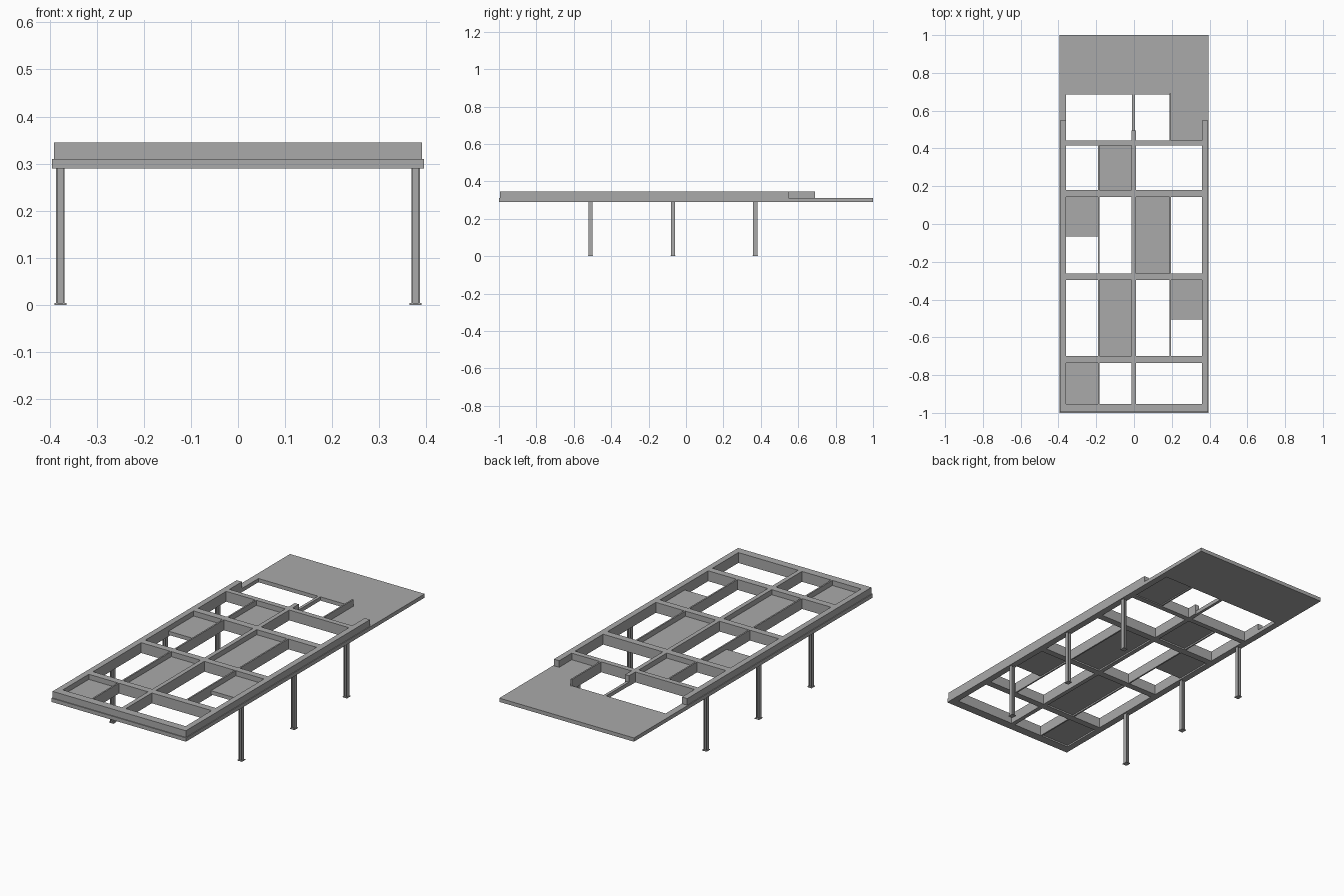
import bpy
import bmesh
from mathutils import Matrix, Vector

cube = bpy.data.objects.get("Cube")
if cube:
    bpy.data.objects.remove(cube, do_unlink=True)

grey = bpy.data.materials.new("plain grey")
grey.use_nodes = True
grey.diffuse_color = (0.4, 0.4, 0.4, 1)
grey.node_tree.nodes["Principled BSDF"].inputs["Base Color"].default_value = (0.4, 0.4, 0.4, 1)


def boxes(name, items):
    """One object made of boxes, each given as x, y and z ranges."""
    bm = bmesh.new()
    for ranges in items:
        low = Vector([r[0] for r in ranges])
        high = Vector([r[1] for r in ranges])
        place = Matrix.Translation((low + high) / 2) @ Matrix.Diagonal((high - low).to_4d())
        bmesh.ops.create_cube(bm, size=1, matrix=place)
    mesh = bpy.data.meshes.new(name)
    bm.to_mesh(mesh)
    bm.free()
    mesh.materials.append(grey)
    obj = bpy.data.objects.new(name, mesh)
    bpy.context.collection.objects.link(obj)
    return obj


# Levels and main lines of the deck
BOTTOM, SLAB, TOP = 0.29, 0.31, 0.345
LOWER, UPPER, FULL = (BOTTOM, SLAB), (SLAB, TOP), (BOTTOM, TOP)
EDGE, RIM, IN = 0.395, 0.391, 0.36
LEFT_X, RIGHT_X = (0.187, 0.195), (-0.191, -0.183)
MID_X = (-0.013, 0.01)

# Bays from front to back, as y ranges of the openings
bays = [(-0.953, -0.736), (-0.70, -0.297), (-0.262, 0.143), (0.18, 0.415), (0.443, 0.685)]
front, back = bays[0][0], bays[-1][1]
wall_end = 0.548

# End platform
boxes("end_platform", [((-EDGE, EDGE), (back, 1), LOWER)])

# Lower rim and the taller wall standing on it
rim, wall = [((-EDGE, EDGE), (-1, front), LOWER)], [((-RIM, RIM), (-0.995, front), UPPER)]
for s in (-1, 1):
    rim.append((sorted((s * IN, s * EDGE)), (front, back), LOWER))
    wall.append((sorted((s * IN, s * RIM)), (front, wall_end), UPPER))
boxes("lower_rim", rim)
boxes("rim_wall", wall)

# Cross beams fill the gaps between bays
boxes("cross_beams", [((-IN, IN), (a[1], b[0]), FULL) for a, b in zip(bays, bays[1:])])

# Centre beam, ending in a short stub with a low strip beyond it
spine = [(MID_X, bay, FULL) for bay in bays[:-1]]
spine.append((MID_X, (bays[-1][0], 0.495), FULL))
spine.append(((-0.011, 0.004), (0.495, back), LOWER))
boxes("centre_beam", spine)

# Thin side beams
thin = [(RIGHT_X, bays[i], FULL) for i in range(4)]
thin += [(LEFT_X, bays[i], FULL) for i in (1, 2)]
thin.append((LEFT_X, (bays[-1][0], 0.69), FULL))
boxes("thin_beams", thin)

# Infill panels set between the beams
outer_left, inner_left = (LEFT_X[1], IN), (MID_X[1], LEFT_X[0])
outer_right, inner_right = (-IN, RIGHT_X[0]), (RIGHT_X[1], MID_X[0])
PANEL = (0.298, 0.318)
boxes("infill_panels", [
    (outer_right, bays[0], PANEL),
    (inner_right, bays[1], PANEL),
    (outer_left, (-0.505, bays[1][1]), PANEL),
    (inner_left, bays[2], PANEL),
    (outer_right, (-0.067, bays[2][1]), PANEL),
    (inner_right, bays[3], PANEL),
    (outer_left, bays[4], (0.296, SLAB)),
])

# Posts with an H-shaped section and a base plate
for side, s in (("left", 1), ("right", -1)):
    for place, y in (("front", -0.51), ("middle", -0.07), ("back", 0.37)):
        x, w, d, t = s * 0.377, 0.009, 0.011, 0.003
        height = (0.004, BOTTOM)
        boxes(f"{place}_{side}_post", [
            ((x - w, x - w + t), (y - d, y + d), height),
            ((x + w - t, x + w), (y - d, y + d), height),
            ((x - w + t, x + w - t), (y - t / 2, y + t / 2), height),
            ((x - 0.013, x + 0.013), (y - 0.014, y + 0.014), (0, 0.004)),
        ])
